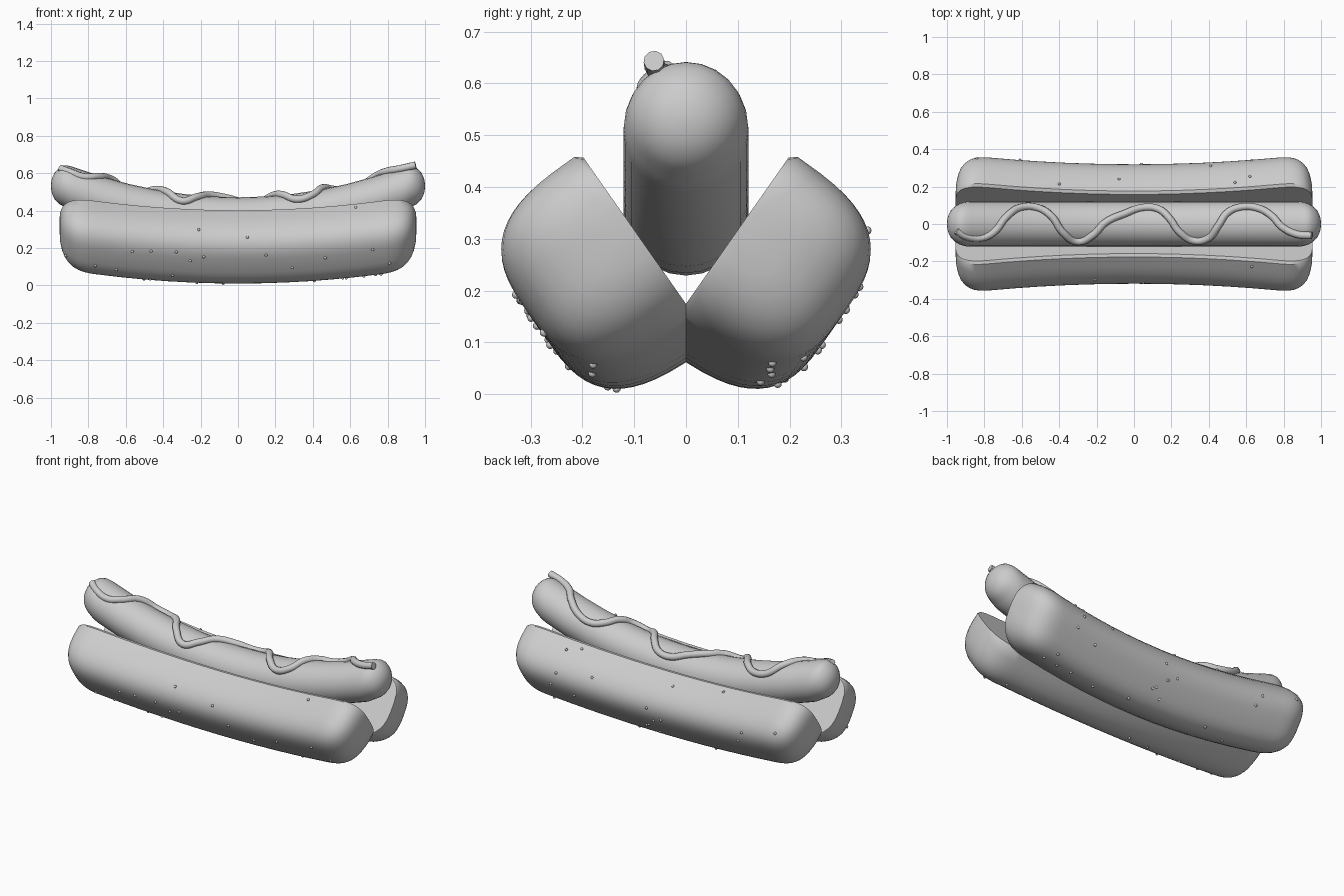
import bpy, bmesh, math, random
from mathutils import Matrix, Vector

if "Cube" in bpy.data.objects:
    bpy.data.objects.remove(bpy.data.objects["Cube"])

random.seed(4)
CU, CV = 0.574, 0.819          # tilt of the bun cut face


def spow(a, p):
    return math.copysign(abs(a) ** p, a)


def finish(name, bm, angle=40):
    bmesh.ops.recalc_face_normals(bm, faces=bm.faces)
    me = bpy.data.meshes.new(name)
    bm.to_mesh(me)
    bm.free()
    ob = bpy.data.objects.new(name, me)
    bpy.context.collection.objects.link(ob)
    bpy.ops.object.select_all(action='DESELECT')
    ob.select_set(True)
    bpy.context.view_layer.objects.active = ob
    bpy.ops.object.shade_smooth_by_angle(angle=math.radians(angle))
    return ob


def loft(name, rings, angle=40):
    bm = bmesh.new()
    vs = [[bm.verts.new(p) for p in r] for r in rings]
    n = len(vs[0])
    for a, b in zip(vs, vs[1:]):
        for i in range(n):
            j = (i + 1) % n
            bm.faces.new((a[i], a[j], b[j], b[i]))
    bm.faces.new(vs[0])
    bm.faces.new(vs[-1])
    return finish(name, bm, angle)


def stations(length, cap, p, body=12, steps=9):
    # x positions and cross-section scales of a rounded bar
    xs = length - cap
    mid = [(-xs + 2 * xs * i / body, 1.0) for i in range(body + 1)]
    end = []
    for i in range(1, steps + 1):
        t = math.sin(math.pi / 2 * i / (steps + 0.25))
        end.append((xs + cap * t, (1 - t ** p) ** (1 / p)))
    return [(-x, s) for x, s in reversed(end)] + mid + end


# Bun halves
def bun_point(x, u, v, s, side):
    u = 0.24 + u * s + 0.105 * x * x
    v = -0.1 + v * s
    return Vector((x, side * (CU * u + CV * v), CV * u - CU * v))


def outer(t):
    return 0.19 * spow(math.cos(t), 0.667), 0.014 + 0.246 * abs(math.sin(t)) ** 0.667


N = 28
profile = [(0.178, 0)] + [outer(math.pi * i / N) for i in range(N + 1)] + [(-0.178, 0)]
for name, side in (("front_bun", -1), ("back_bun", 1)):
    loft(name, [[bun_point(x, u, v, s, side) for u, v in profile]
                for x, s in stations(0.955, 0.2, 3)])


# Sausage
def sausage_z(x):
    return 0.35 + 0.21 * min(abs(x), 0.93) ** 2


loft("sausage", [[(x, 0.121 * s * math.cos(a), sausage_z(x) + 0.121 * s * math.sin(a))
                  for a in (2 * math.pi * i / 24 for i in range(24))]
                 for x, s in stations(1.0, 0.13, 2.2)])

# Sauce squiggle lying on the sausage
path = [(-.95, -.035), (-.9, -.065), (-.82, -.075), (-.75, -.045), (-.68, .04), (-.6, .09),
        (-.51, .085), (-.44, .04), (-.38, -.045), (-.3, -.095), (-.22, -.06), (-.15, .01),
        (-.05, .055), (.05, .088), (.13, .08), (.19, .03), (.24, -.04), (.32, -.09),
        (.4, -.075), (.45, -.01), (.5, .06), (.57, .09), (.66, .085), (.74, .04),
        (.79, -.015), (.87, -.055), (.95, -.062)]
cu = bpy.data.curves.new("sauce", 'CURVE')
cu.dimensions = '3D'
cu.bevel_depth = 0.02
cu.bevel_resolution = 3
cu.resolution_u = 6
cu.use_fill_caps = True
sp = cu.splines.new('BEZIER')
sp.bezier_points.add(len(path) - 1)
for bp, (x, y) in zip(sp.bezier_points, path):
    z = sausage_z(x) + math.sqrt(0.0146 - y * y) + 0.008
    if x < -0.7:
        z -= 0.03 * (-x - 0.7) / 0.25
    bp.co = (x, y, z)
    bp.handle_left_type = bp.handle_right_type = 'AUTO'
sauce = bpy.data.objects.new("sauce", cu)
bpy.context.collection.objects.link(sauce)


# Seeds on the bun crust
def crust(x, t, side):
    a = max(0, (abs(x) - 0.755) / 0.2)
    return bun_point(x, *outer(t), (1 - a ** 3) ** (1 / 3), side)


def find(x, axis, value, lo, hi, side):
    ts = [lo + (hi - lo) * i / 80 for i in range(81)]
    return crust(x, min(ts, key=lambda t: abs(crust(x, t, side)[axis] - value)), side)


front = [(-.21, .3), (.05, .26), (.63, .43), (.72, .19), (.81, .12), (.29, .095), (.15, .16),
         (-.33, .18), (-.255, .135), (-.565, .18), (-.35, .055), (-.65, .085), (.56, .04),
         (-.08, .0), (-.22, .015), (-.47, .035), (-.92, .16)]
back = [(-.4, .21), (-.08, .24), (.41, .31), (.54, .22), (.62, .255), (.63, .34), (.04, .325),
        (-.61, .35), (-.84, .35)]
spots = {-1: [find(x, 2, z, 0.05, 2.4, -1) for x, z in front],
         1: [find(x, 1, y, 0.05, 1.0, 1) for x, y in back]}
for side, count in ((-1, 5), (1, 16)):
    spots[side] += [crust(random.uniform(-.88, .88), random.uniform(1.2, 2.6), side)
                    for _ in range(count)]
for name, side in (("front_seeds", -1), ("back_seeds", 1)):
    bm = bmesh.new()
    for p in spots[side]:
        bmesh.ops.create_uvsphere(bm, u_segments=8, v_segments=6, radius=0.008,
                                  matrix=Matrix.Translation(p))
    finish(name, bm, 60)
